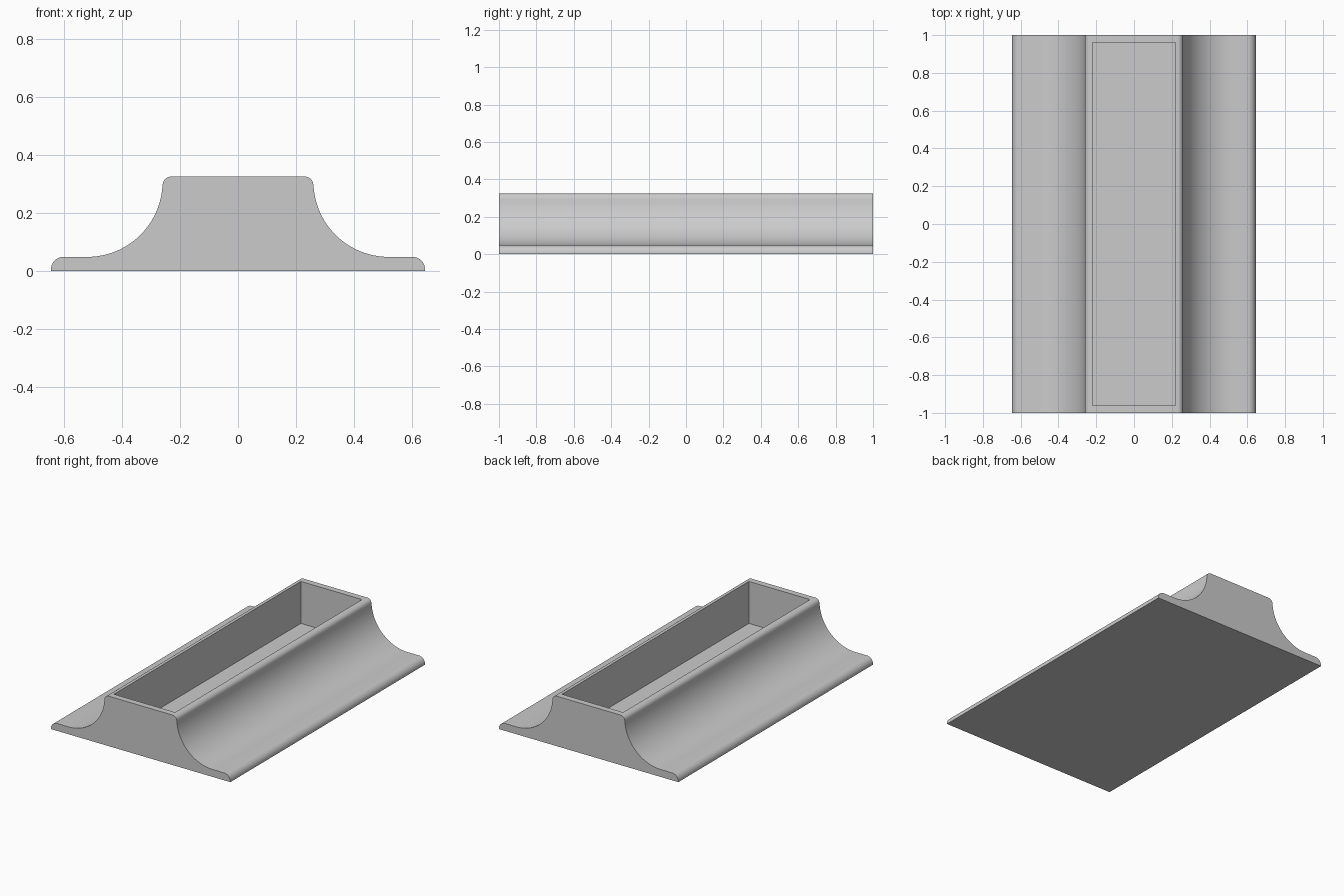
import bpy, bmesh, math

if "Cube" in bpy.data.objects:
    bpy.data.objects.remove(bpy.data.objects["Cube"])

HALF_LEN = 1.0
TOP, FLOOR = 0.325, 0.052          # rim height, pocket floor height
POCKET_X, POCKET_Y = 0.22, 0.96    # pocket half sizes


def arc(cx, cz, r, a0, a1, n):
    """Points on a circular arc, angles in degrees."""
    steps = [math.radians(a0 + (a1 - a0) * i / n) for i in range(n + 1)]
    return [(cx + r * math.cos(a), cz + r * math.sin(a)) for a in steps]


# Right half of the cross-section, from the base up to the rim
half = [(0.645, 0.0)]
half += arc(0.602, 0.005, 0.043, 0, 90, 8)          # rounded foot edge
half += arc(0.52, 0.308, 0.26, 270, 183, 24)        # concave flank
half += arc(0.23, 0.295, 0.03, 4, 90, 8)            # rounded rim
profile = half + [(-x, z) for x, z in reversed(half)]

# Extrude the profile along the length
bm = bmesh.new()
front = bm.faces.new([bm.verts.new((x, -HALF_LEN, z)) for x, z in profile])
ext = bmesh.ops.extrude_face_region(bm, geom=[front], use_keep_orig=True)
moved = [v for v in ext["geom"] if isinstance(v, bmesh.types.BMVert)]
bmesh.ops.translate(bm, verts=moved, vec=(0, 2 * HALF_LEN, 0))
bmesh.ops.recalc_face_normals(bm, faces=bm.faces)

# Inset the flat top and sink it to make the pocket
top = max((f for f in bm.faces if f.normal.z > 0.99),
          key=lambda f: f.calc_center_median().z)
bmesh.ops.inset_region(bm, faces=[top], thickness=0.005)
for v in top.verts:
    v.co.x = math.copysign(POCKET_X, v.co.x)
    v.co.y = math.copysign(POCKET_Y, v.co.y)
pocket = bmesh.ops.extrude_discrete_faces(bm, faces=[top])["faces"][0]
for v in pocket.verts:
    v.co.z = FLOOR
bmesh.ops.recalc_face_normals(bm, faces=bm.faces)

mesh = bpy.data.meshes.new("planter_base")
bm.to_mesh(mesh)
bm.free()

# Single grey finish
grey = bpy.data.materials.new("grey")
grey.diffuse_color = (0.6, 0.6, 0.6, 1)
grey.use_nodes = True
grey.node_tree.nodes["Principled BSDF"].inputs["Base Color"].default_value = grey.diffuse_color
mesh.materials.append(grey)

tray = bpy.data.objects.new("flared_tray", mesh)
bpy.context.collection.objects.link(tray)
bpy.context.view_layer.objects.active = tray
tray.select_set(True)
bpy.ops.object.shade_smooth_by_angle(angle=math.radians(30))
